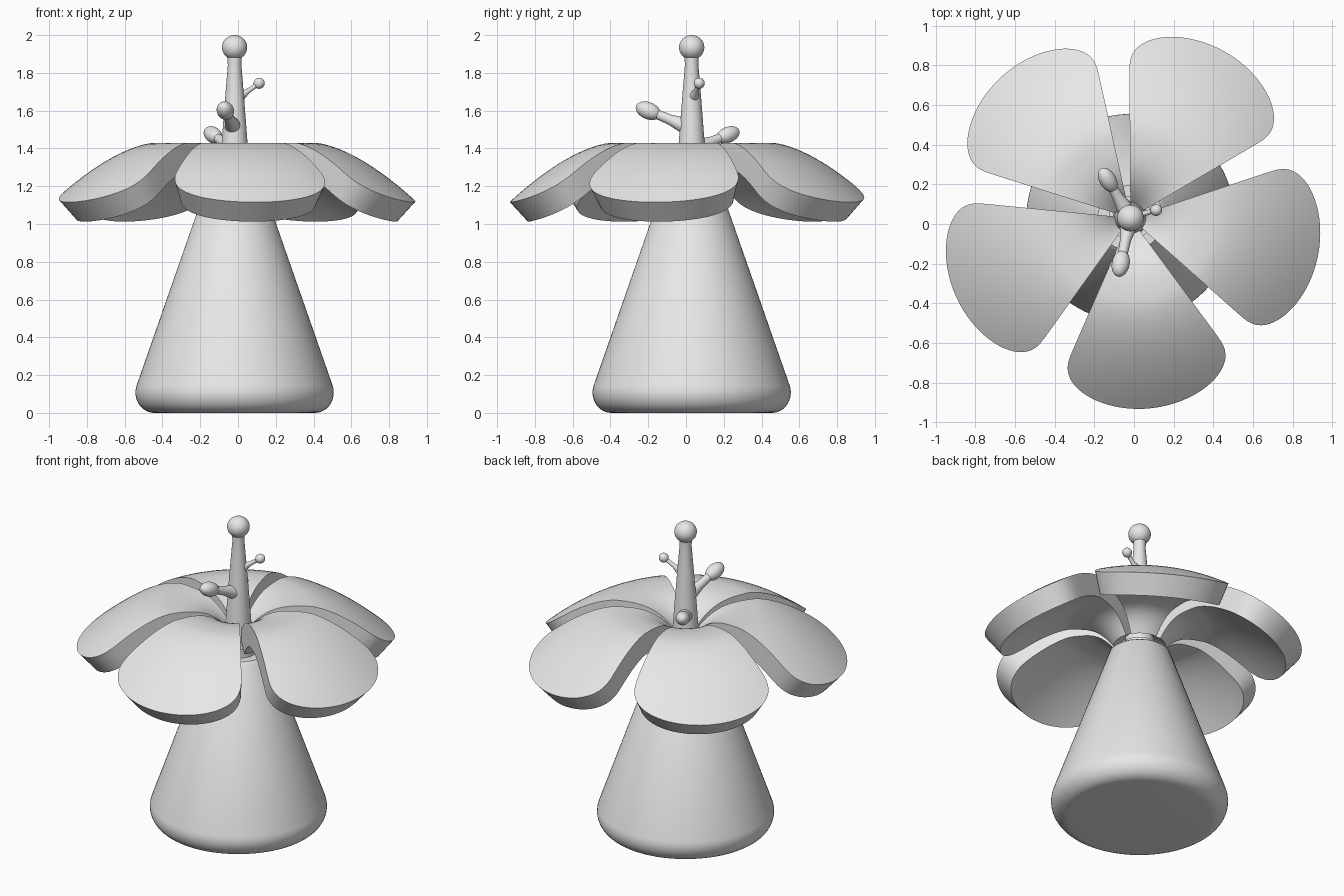
import bpy, bmesh, math
from mathutils import Vector, Matrix

if "Cube" in bpy.data.objects:
    bpy.data.objects.remove(bpy.data.objects["Cube"])

CX, CY = -0.018, 0.03      # flower axis
grey = bpy.data.materials.new("pale_grey")
grey.diffuse_color = (0.8, 0.8, 0.8, 1)
grey.use_nodes = True
grey.node_tree.nodes["Principled BSDF"].inputs["Base Color"].default_value = grey.diffuse_color


def finish(name, bm):
    bmesh.ops.remove_doubles(bm, verts=bm.verts, dist=1e-5)
    bmesh.ops.recalc_face_normals(bm, faces=bm.faces)
    me = bpy.data.meshes.new(name)
    bm.to_mesh(me)
    bm.free()
    me.materials.append(grey)
    ob = bpy.data.objects.new(name, me)
    bpy.context.collection.objects.link(ob)
    bpy.ops.object.select_all(action='DESELECT')
    ob.select_set(True)
    bpy.context.view_layer.objects.active = ob
    bpy.ops.object.shade_smooth_by_angle(angle=math.radians(35))
    return ob


def lathe(name, profile, matrix, n=64):
    """Revolve (radius, height) points about the local z axis."""
    bm = bmesh.new()
    vs = [bm.verts.new((r, 0, z)) for r, z in profile]
    es = [bm.edges.new(p) for p in zip(vs, vs[1:])]
    bmesh.ops.spin(bm, geom=vs + es, cent=(0, 0, 0), axis=(0, 0, 1),
                   angle=2 * math.pi, steps=n, use_merge=True)
    bm.transform(matrix)
    return finish(name, bm)


def ball(length, radius, centre, a0, a1=math.pi / 2, n=16):
    """Half outline of an ellipsoid between two latitudes."""
    return [(radius * math.cos(a), centre + length * math.sin(a))
            for a in (a0 + (a1 - a0) * i / n for i in range(n + 1))]


axis = Matrix.Translation((CX, CY, 0))

# Conical body with rounded foot and stepped neck
foot = [(0.425 + 0.1 * math.sin(a), 0.108 - 0.108 * math.cos(a))
        for a in (math.radians(110) * i / 12 for i in range(13))]
lathe("body", [(0, 0)] + foot + [(0.182, 1.11), (0.165, 1.125), (0.11, 1.125),
      (0.11, 1.17), (0.085, 1.17), (0.085, 1.22), (0, 1.22)], axis, 96)

# Central pistil with ball tip
lathe("pistil", [(0, 1.15), (0.088, 1.15), (0.067, 1.45), (0.05, 1.67), (0.036, 1.84)]
      + ball(0.065, 0.067, 1.935, math.radians(-56)), axis)


# Stamens: tapered stalk with an elongated tip, from root to tip centre
def stamen(name, root, tip, r0, r1, length, radius):
    root, tip = Vector(root), Vector(tip)
    d = tip - root
    m = Matrix.Translation(root) @ d.to_track_quat('Z', 'Y').to_matrix().to_4x4()
    a = -math.acos(min(1, r1 / radius))
    lathe(name, [(0, 0), (r0, 0), (r1 * 1.1, d.length * 0.5)]
          + ball(length, radius, d.length, a), m, 32)


stamen("stamen_upper", (-0.01, 0.035, 1.66), (0.112, 0.07, 1.745), 0.036, 0.012, 0.03, 0.029)
stamen("stamen_front", (-0.02, 0.03, 1.505), (-0.067, -0.2, 1.6), 0.05, 0.025, 0.07, 0.045)
stamen("stamen_back", (-0.03, 0.05, 1.40), (-0.132, 0.222, 1.472), 0.05, 0.025, 0.07, 0.042)

# Petals: thick curved wedges with rounded outer corners
CREST, TOP, THICK = 0.42, 1.43, 0.14


def arch(r):
    """Height and slope of the petal top at a radius."""
    if r > CREST:
        k = 0.31 / 0.54 ** 1.6
        return TOP - k * (r - CREST) ** 1.6, -1.6 * k * (r - CREST) ** 0.6
    return TOP - 3.27 * (CREST - r) ** 3, 9.81 * (CREST - r) ** 2


def petal(name, direction, cols=40, rows=28):
    bm = bmesh.new()
    top, low = [], []
    for i in range(cols + 1):
        phi = math.pi * (i / cols - 0.5)
        t = direction + math.radians(30) * math.sin(phi)
        edge = 0.73 + 0.235 * max(0, math.cos(phi)) ** (2 / 3)
        c, s = math.cos(t), math.sin(t)
        a, b = [], []
        for j in range(rows + 1):
            r = 0.04 + (edge - 0.04) * j / rows
            z, m = arch(r)
            h = THICK / math.hypot(1, m)
            q = r + h * m
            a.append(bm.verts.new((CX + r * c, CY + r * s, z)))
            b.append(bm.verts.new((CX + q * c, CY + q * s, z - h)))
        top.append(a)
        low.append(b)
    for i in range(cols):
        for j in range(rows):
            for g in (top, low):
                bm.faces.new((g[i][j], g[i + 1][j], g[i + 1][j + 1], g[i][j + 1]))
        for j in (0, rows):
            bm.faces.new((top[i][j], top[i + 1][j], low[i + 1][j], low[i][j]))
    for i in (0, cols):
        for j in range(rows):
            bm.faces.new((top[i][j], top[i][j + 1], low[i][j + 1], low[i][j]))
    finish(name, bm)


for n in range(5):
    petal(f"petal_{n + 1}", math.radians(-83.6 + 72 * n))
